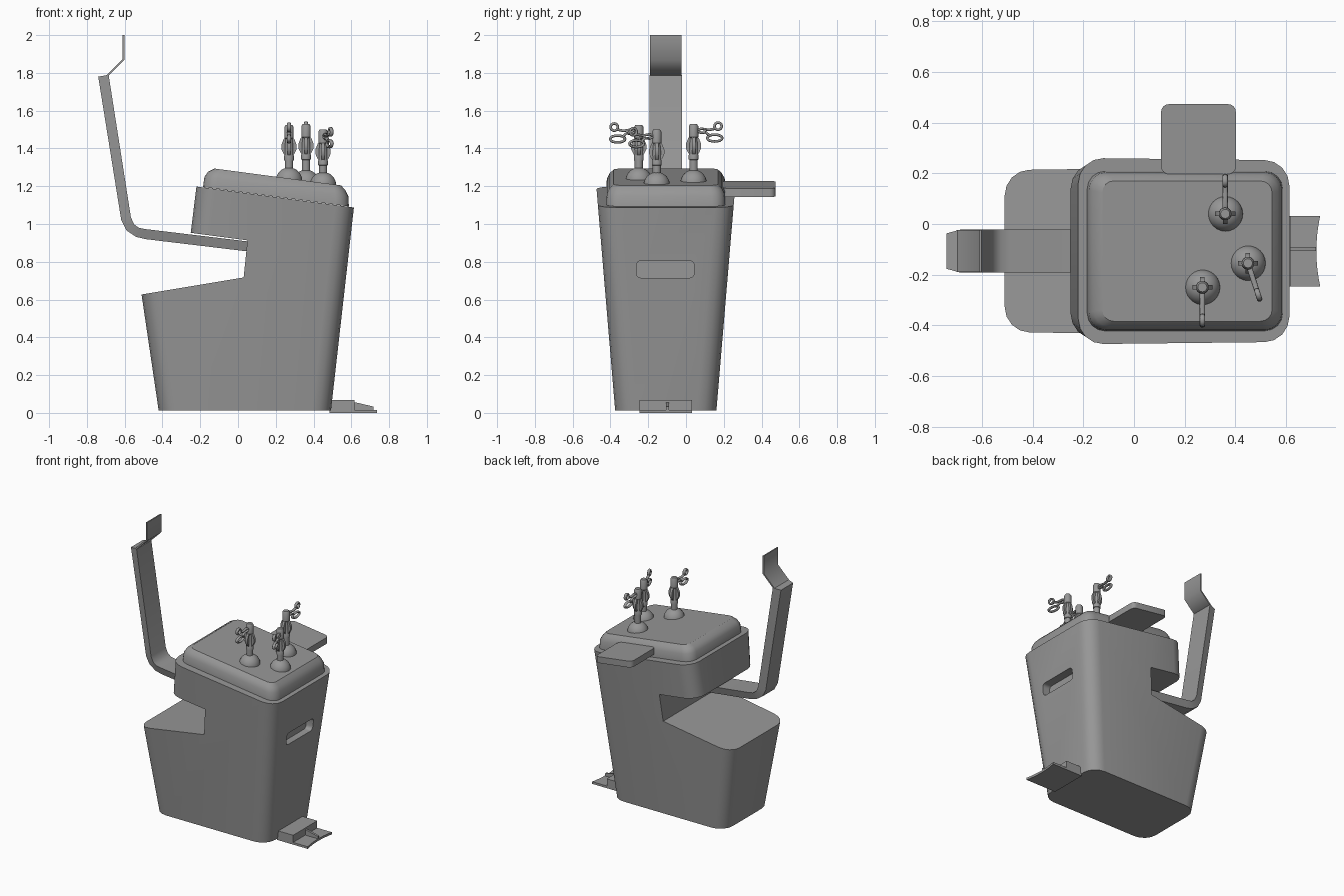
import bpy, bmesh
from math import sin, cos, pi, radians
from mathutils import Matrix

if "Cube" in bpy.data.objects:
    bpy.data.objects.remove(bpy.data.objects["Cube"])

YC = -0.107          # body centre line
SLOPE = -0.133       # tilt of the top surfaces


def loft(name, rings, cap=True):
    """Skin a list of closed rings with equal point counts."""
    bm = bmesh.new()
    rows = [[bm.verts.new(p) for p in r] for r in rings]
    n = len(rows[0])
    for a, b in zip(rows, rows[1:]):
        for i in range(n):
            j = (i + 1) % n
            bm.faces.new((a[i], a[j], b[j], b[i]))
    if cap:
        bm.faces.new(rows[0])
        bm.faces.new(rows[-1])
    bmesh.ops.recalc_face_normals(bm, faces=bm.faces)
    me = bpy.data.meshes.new(name)
    bm.to_mesh(me)
    bm.free()
    ob = bpy.data.objects.new(name, me)
    bpy.context.collection.objects.link(ob)
    return ob


def prism(name, poly, y0, y1):
    """Extrude an x-z outline along y."""
    return loft(name, [[(x, y, z) for x, z in poly] for y in (y0, y1)])


def ring(xl, xr, hy, zf, rl=0.1, rr=0.1, seg=4, yc=YC):
    """Rounded rectangle whose extents depend on z, lying on the plane z = zf(x)."""
    pts = []
    for k, (sx, sy) in enumerate(((1, 1), (-1, 1), (-1, -1), (1, -1))):
        r = rr if sx > 0 else rl
        for i in range(seg + 1):
            if r == 0 and i:
                break
            a = (k + i / seg) * pi / 2
            x, y, z = 0, 0, zf(0)
            for _ in range(8):
                x = xr(z) if sx > 0 else xl(z)
                x += r * (cos(a) - sx) if r else 0
                y = sy * hy(z) + (r * (sin(a) - sy) if r else 0)
                z = zf(x)
            pts.append((x, y + yc, z))
    return pts


def plane(z0, slope=SLOPE):
    return lambda x: z0 + slope * x


def const(v):
    return lambda z: v


def cut(ob, cutter):
    m = ob.modifiers.new("cut", 'BOOLEAN')
    m.operation, m.solver, m.object = 'DIFFERENCE', 'EXACT', cutter
    dg = bpy.context.evaluated_depsgraph_get()
    me = bpy.data.meshes.new_from_object(ob.evaluated_get(dg))
    ob.modifiers.clear()
    ob.data = me
    bpy.data.objects.remove(cutter)


# Body: tapered tub cut by the notch and the hand slot
half = lambda z: 0.268 + 0.09 * (z - 0.012) / 1.07
right = lambda z: 0.492 + 0.121 * (z - 0.012) / 1.07
left = lambda z: -0.42 - 0.09 * (z - 0.012) / 0.61
top = plane(1.169)
body = loft("body", [ring(left, right, half, plane(0.012, 0)), ring(left, right, half, top)])
cut(body, prism("notch_cutter", [(-1, 0.545), (0.03, 0.717), (0.05, 0.915), (0.05, 1.5), (-1, 1.5)], -1, 1))
slot = ring(const(-0.045), const(0.045), const(0.153), const(0), 0.025, 0.025, yc=-0.11)
cut(body, loft("slot_cutter", [[(x, q[1], 0.76 + q[0]) for q in slot] for x in (0.52, 0.7)]))

# Overhanging upper part
head_left = lambda z: -0.25 + 0.03 * (z - 0.955) / 0.245
loft("upper_overhang", [ring(head_left, const(0.05), half, p, 0.1, 0) for p in (plane(0.92), top)])

# Raised lid
lid = [(0, -0.185, 0.587, 0.315, 0.07), (0.055, -0.178, 0.584, 0.312, 0.07),
       (0.085, -0.158, 0.568, 0.297, 0.06), (0.106, -0.125, 0.545, 0.277, 0.045)]
loft("lid", [ring(const(a), const(b), const(h), plane(1.171 + o), r, r) for o, a, b, h, r in lid])

# Side tray
loft("side_tray", [ring(const(0.107), const(0.402), const(0.138), plane(1.169 + o), 0.03, 0.03, yc=0.335)
                   for o in (0.027, 0.073)])

# Bent arm: outer and inner edge points along its path
arm = [((0.05, 0.855), (0.05, 0.908)), ((-0.49, 0.92), (-0.49, 0.973)), ((-0.54, 0.932), (-0.525, 0.98)),
       ((-0.59, 0.965), (-0.55, 0.998)), ((-0.618, 1.02), (-0.567, 1.035)), ((-0.74, 1.78), (-0.685, 1.79))]
loft("arm", [[(o[0], YC - 0.07, o[1]), (o[0], YC + 0.07, o[1]),
              (i[0], YC + 0.085, i[1]), (i[0], YC - 0.085, i[1])] for o, i in arm])
clip = prism("arm_clip", [(-0.70, 1.785), (-0.685, 1.785), (-0.602, 1.868), (-0.602, 2.0),
                          (-0.611, 2.0), (-0.611, 1.873)], YC - 0.083, YC + 0.083)

# Foot pedal: base plate with a concave edge, step block and centre rib
edge = [(0.72 + 0.015 * (t / 4) ** 2, -0.107 + 0.139 * t / 4) for t in range(-4, 5)]
plate = [(0.485, -0.246)] + edge + [(0.485, 0.032)]
loft("pedal_plate", [[(x, y, z) for x, y in plate] for z in (0, 0.016)])
prism("pedal_step", [(0.485, 0.01), (0.485, 0.068), (0.617, 0.068), (0.617, 0.01)], -0.246, 0.032)
prism("pedal_rib", [(0.61, 0.01), (0.61, 0.056), (0.635, 0.053), (0.718, 0.033), (0.718, 0.01)], -0.106, -0.09)


def lathe(name, prof, x, y, z, seg=16):
    return loft(name, [[(x + r * cos(2 * pi * i / seg), y + r * sin(2 * pi * i / seg), z + h)
                        for i in range(seg)] for r, h in prof])


def oval(d, z, a, b, n=16):
    return [(d + a * cos(2 * pi * i / n), 0, z + b * sin(2 * pi * i / n)) for i in range(n)]


# Three ported instruments: dome, shaft, four fins and scissor grip
for k, (x, y, t, ang) in enumerate(((0.27, -0.25, 1.525, -90), (0.36, 0.04, 1.53, 90), (0.45, -0.155, 1.50, -72))):
    n = "_%d" % (k + 1)
    zl = 1.277 + SLOPE * x
    lathe("port_dome" + n, [(0.07, -0.03)] + [(0.07 * cos(a * pi / 16), -0.012 + 0.07 * sin(a * pi / 16))
                                             for a in range(8)], x, y, zl, 24)
    lathe("instrument_shaft" + n, [(0.022, -0.27), (0.022, -0.19), (0.026, -0.188), (0.026, -0.165), (0.022, -0.155),
                                   (0.024, -0.12), (0.02, -0.075), (0.025, -0.07), (0.025, -0.012), (0.018, 0)],
          x, y, t)
    for f in range(4):
        fin = prism("instrument_fin%s_%d" % (n, f + 1),
                    [(0.012, -0.17), (0.028, -0.155), (0.04, -0.13), (0.04, -0.105), (0.028, -0.075), (0.012, -0.06)],
                    -0.009, 0.009)
        fin.matrix_world = Matrix.Translation((x, y, t)) @ Matrix.Rotation(f * pi / 2, 4, 'Z')
    cu = bpy.data.curves.new("instrument_grip" + n, 'CURVE')
    cu.dimensions, cu.bevel_depth, cu.bevel_resolution, cu.use_fill_caps = '3D', 0.007, 2, True
    for pts, cyc in ((oval(0.13, -0.012, 0.019, 0.019), True), (oval(0.112, -0.075, 0.04, 0.018), True),
                     ([(0, 0, -0.04), (0.04, 0, -0.025), (0.08, 0, -0.032), (0.115, 0, -0.025)], False),
                     ([(0, 0, -0.03), (0.04, 0, -0.048), (0.065, 0, -0.045), (0.085, 0, -0.062)], False)):
        sp = cu.splines.new('POLY')
        sp.points.add(len(pts) - 1)
        for p, c in zip(sp.points, pts):
            p.co = (*c, 1)
        sp.use_cyclic_u = cyc
    grip = bpy.data.objects.new("instrument_grip" + n, cu)
    bpy.context.collection.objects.link(grip)
    grip.matrix_world = (Matrix.Translation((x, y, t)) @ Matrix.Rotation(radians(ang), 4, 'Z')
                         @ Matrix.Diagonal((1, 1.5, 1, 1)))

# Dark grey material on every part
grey = bpy.data.materials.new("dark_grey")
grey.diffuse_color = (0.31, 0.31, 0.31, 1)
grey.use_nodes = True
grey.node_tree.nodes["Principled BSDF"].inputs["Base Color"].default_value = grey.diffuse_color
for o in bpy.context.scene.objects:
    o.data.materials.clear()
    o.data.materials.append(grey)

# Smooth shading with sharp creases kept; the clip bends softly
meshes = [o for o in bpy.context.scene.objects if o.type == 'MESH']
for group, deg in (([o for o in meshes if o is not clip], 30), ([clip], 50)):
    bpy.ops.object.select_all(action='DESELECT')
    for o in group:
        o.select_set(True)
    bpy.context.view_layer.objects.active = group[0]
    bpy.ops.object.shade_smooth_by_angle(angle=radians(deg))
